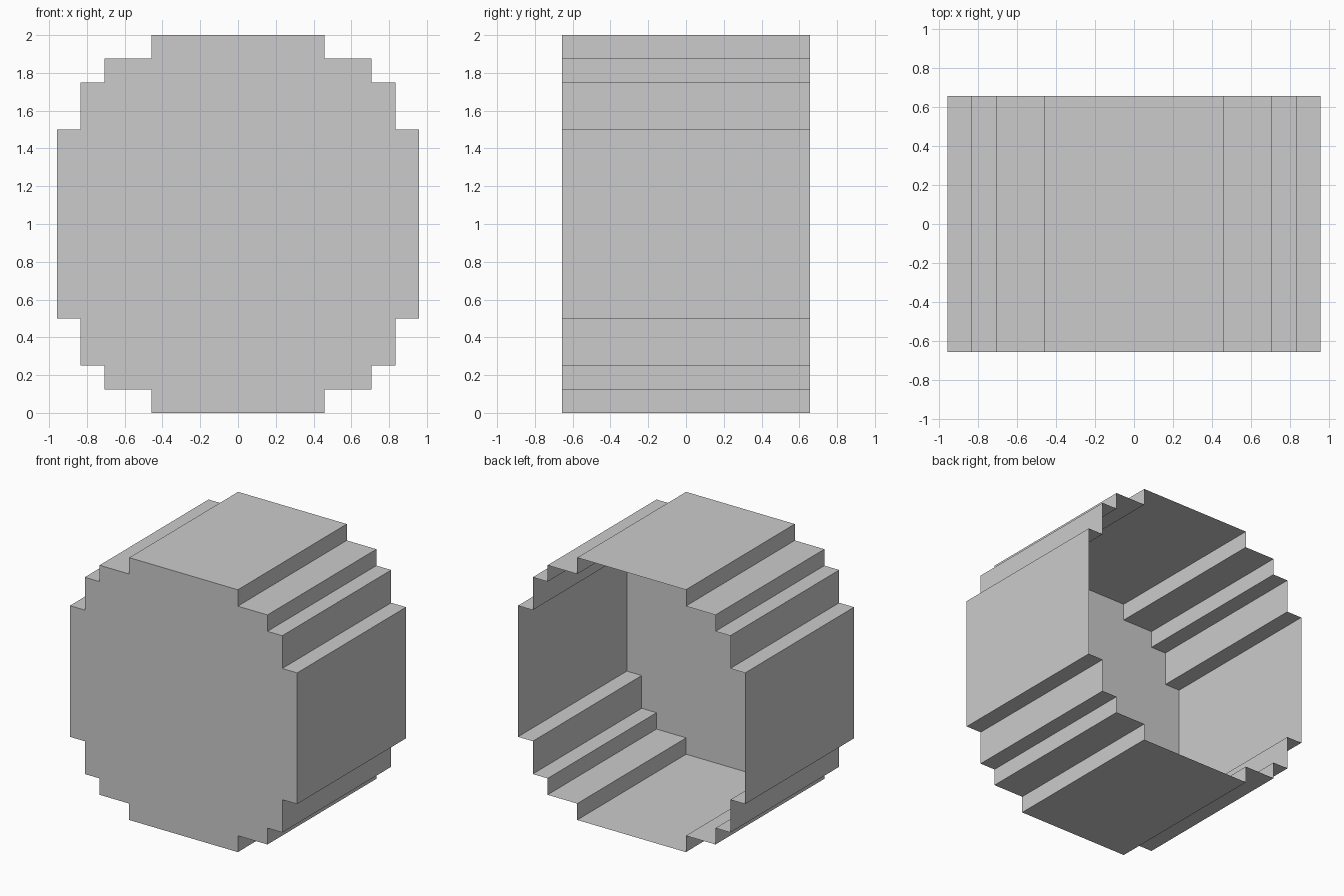
import bpy, bmesh
from mathutils import Vector

if "Cube" in bpy.data.objects:
    bpy.data.objects.remove(bpy.data.objects["Cube"])

Y0, Y1 = -0.656, 0.656
ROWS = 7          # tiles along the depth
TILE = 0.125      # tile size around the profile

# Stepped quarter profile (x, z measured from the centre), mirrored to a full loop
quarter = [(0.958, 0.5), (0.833, 0.5), (0.833, 0.75), (0.708, 0.75),
           (0.708, 0.875), (0.458, 0.875), (0.458, 1.0)]
top = quarter + [(-x, z) for x, z in reversed(quarter)]
loop = [(x, 1 + z) for x, z in top] + [(x, 1 - z) for x, z in reversed(
    [(x, z) for x, z in top])]


def make_object(name, bm):
    mesh = bpy.data.meshes.new(name)
    bm.to_mesh(mesh)
    bm.free()
    obj = bpy.data.objects.new(name, mesh)
    bpy.context.collection.objects.link(obj)
    return obj


# Tiled open tube: every tile is its own flat quad
bm = bmesh.new()
for i, a in enumerate(loop):
    b = loop[(i + 1) % len(loop)]
    a, b = Vector((a[0], 0, a[1])), Vector((b[0], 0, b[1]))
    n = max(1, round((b - a).length / TILE))
    for j in range(n):
        p, q = a.lerp(b, j / n), a.lerp(b, (j + 1) / n)
        for k in range(ROWS):
            f0 = Vector((0, Y0 + (Y1 - Y0) * k / ROWS, 0))
            f1 = Vector((0, Y0 + (Y1 - Y0) * (k + 1) / ROWS, 0))
            bm.faces.new([bm.verts.new(v) for v in (p + f0, q + f0, q + f1, p + f1)])
# Point all tiles outwards (profile runs counter-clockwise seen from the front)
for f in bm.faces:
    f.normal_update()
    if f.normal.dot(f.calc_center_median() - Vector((0, 0, 1))) < 0:
        f.normal_flip()
make_object("stepped_tube", bm)

# Flat plate closing the front
bm = bmesh.new()
plate = bm.faces.new([bm.verts.new((x, Y0, z)) for x, z in loop])
plate.normal_update()
if plate.normal.y > 0:
    plate.normal_flip()
make_object("front_plate", bm)
